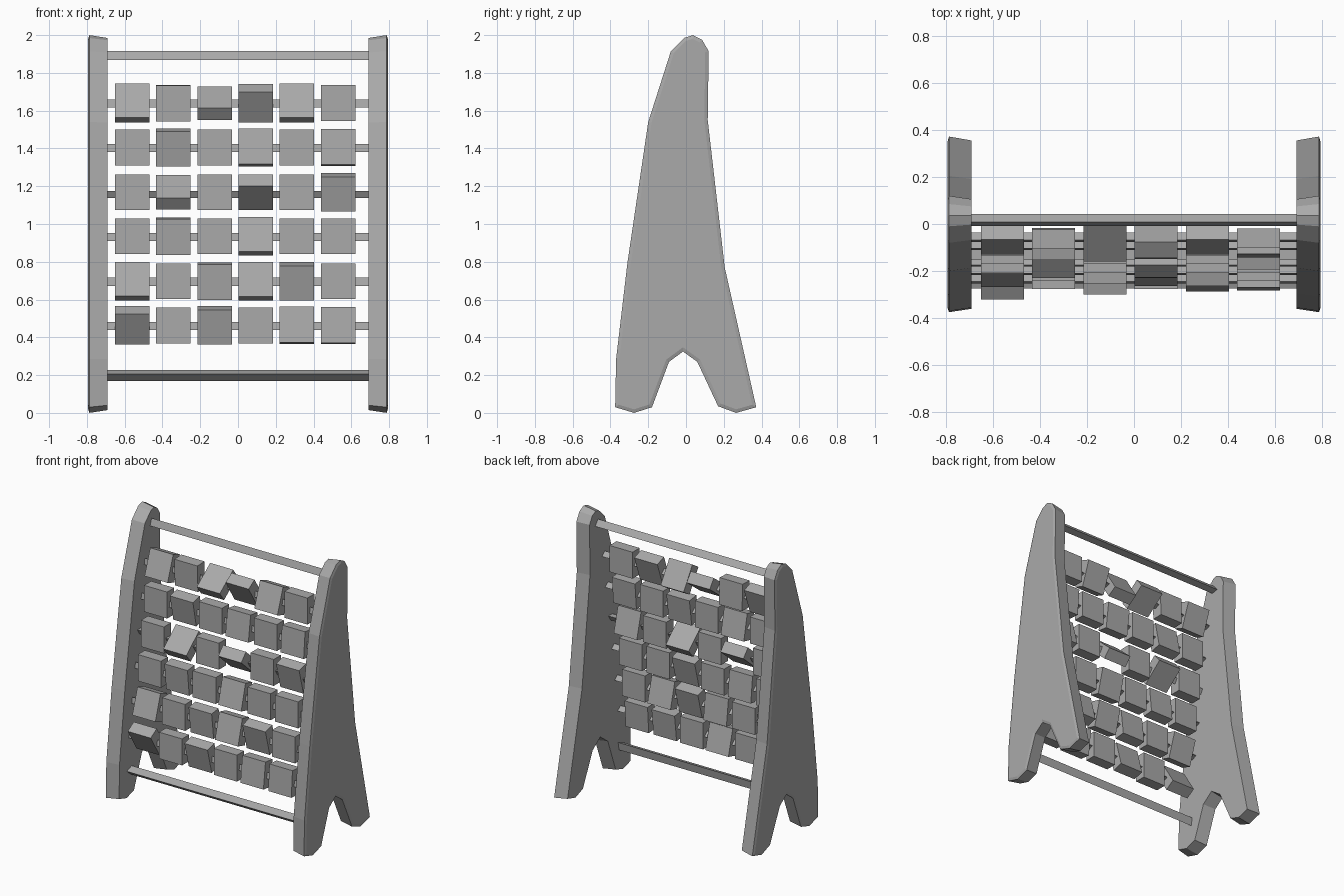
import bpy, bmesh
from math import radians, sin, cos
from mathutils import Vector

old = bpy.data.objects.get("Cube")
if old:
    bpy.data.objects.remove(old, do_unlink=True)

grey = bpy.data.materials.new("plain grey")
grey.use_nodes = True
grey.diffuse_color = (0.4, 0.4, 0.4, 1)
grey.node_tree.nodes["Principled BSDF"].inputs["Base Color"].default_value = (0.4, 0.4, 0.4, 1)


def finish(name, bm):
    bmesh.ops.recalc_face_normals(bm, faces=bm.faces)
    mesh = bpy.data.meshes.new(name)
    bm.to_mesh(mesh)
    bm.free()
    mesh.materials.append(grey)
    obj = bpy.data.objects.new(name, mesh)
    bpy.context.collection.objects.link(obj)
    return obj


def loft(name, rings):
    """Skin matching closed rings of points and cap both ends."""
    bm = bmesh.new()
    loops = [[bm.verts.new(p) for p in ring] for ring in rings]
    n = len(loops[0])
    for a, b in zip(loops, loops[1:]):
        for i in range(n):
            j = (i + 1) % n
            bm.faces.new((a[i], a[j], b[j], b[i]))
    bm.faces.new(loops[0])
    bm.faces.new(loops[-1])
    return finish(name, bm)


def shrink(points, d):
    """Move a counter-clockwise outline inward by d."""
    out = []
    pts = [Vector(p) for p in points]
    for i, p in enumerate(pts):
        a = (p - pts[i - 1]).normalized()
        b = (pts[(i + 1) % len(pts)] - p).normalized()
        na, nb = Vector((-a.y, a.x)), Vector((-b.y, b.x))
        out.append(p + (na + nb) * d / (1 + na.dot(nb)))
    return out


# Side panels with a notched foot, tapering towards the inside
outline = [(-0.375, 0.03), (-0.275, 0), (-0.18, 0.03), (-0.09, 0.27),
           (-0.016, 0.325), (0.06, 0.27), (0.17, 0.035), (0.265, 0),
           (0.372, 0.03), (0.205, 0.77), (0.115, 1.55), (0.12, 1.915),
           (0.085, 1.975), (0.037, 2), (-0.01, 1.985), (-0.08, 1.915),
           (-0.2, 1.54), (-0.31, 0.795), (-0.37, 0.285)]
for side, label in ((1, "left"), (-1, "right")):
    rings = [[(side * x, p[0], p[1]) for p in shrink(outline, inset)]
             for x, inset in ((0.692, 0.014), (0.787, 0), (0.793, 0.018))]
    loft(label + "_side_panel", rings)


# Three-sided rods between the panels
def rod(name, y, z, radius, turn):
    tri = [(y + radius * cos(radians(turn + k)), z + radius * sin(radians(turn + k)))
           for k in (0, 120, 240)]
    loft(name, [[(x, *p) for p in tri] for x in (-0.71, 0.71)])


rod("top_rail", 0.014, 1.887, 0.03, -20)
rod("bottom_rail", -0.24, 0.2, 0.034, 170)


# Turning blocks: forward tilt in degrees for each row, top to bottom
def block(name, x, y, z, tilt):
    bm = bmesh.new()
    bmesh.ops.create_cube(bm, size=1)
    bmesh.ops.scale(bm, vec=(0.183, 0.08, 0.19), verts=bm.verts)
    obj = finish(name, bm)
    obj.location = (x, y, z)
    obj.rotation_euler.x = radians(-tilt)


rows = [(1.64, (20, -2, 53, -32, 20, 0)),
        (1.405, (0, -12, 0, 8, 0, 5)),
        (1.168, (0, 50, 0, -48, 0, -15)),
        (0.935, (0, -6, 0, 15, 0, 0)),
        (0.697, (18, 0, -7, 15, -15, 0)),
        (0.463, (-32, 0, -15, 0, 7, 4))]
for r, (z, tilts) in enumerate(rows):
    y = -0.06 - (1.64 - z) * 0.15
    rod(f"block_rod_{r + 1}", y, z - 0.005, 0.025, 150 if r == 2 else -10)
    for c, tilt in enumerate(tilts):
        block(f"block_{r + 1}_{c + 1}", -0.56 + c * 0.218, y, z, tilt)
